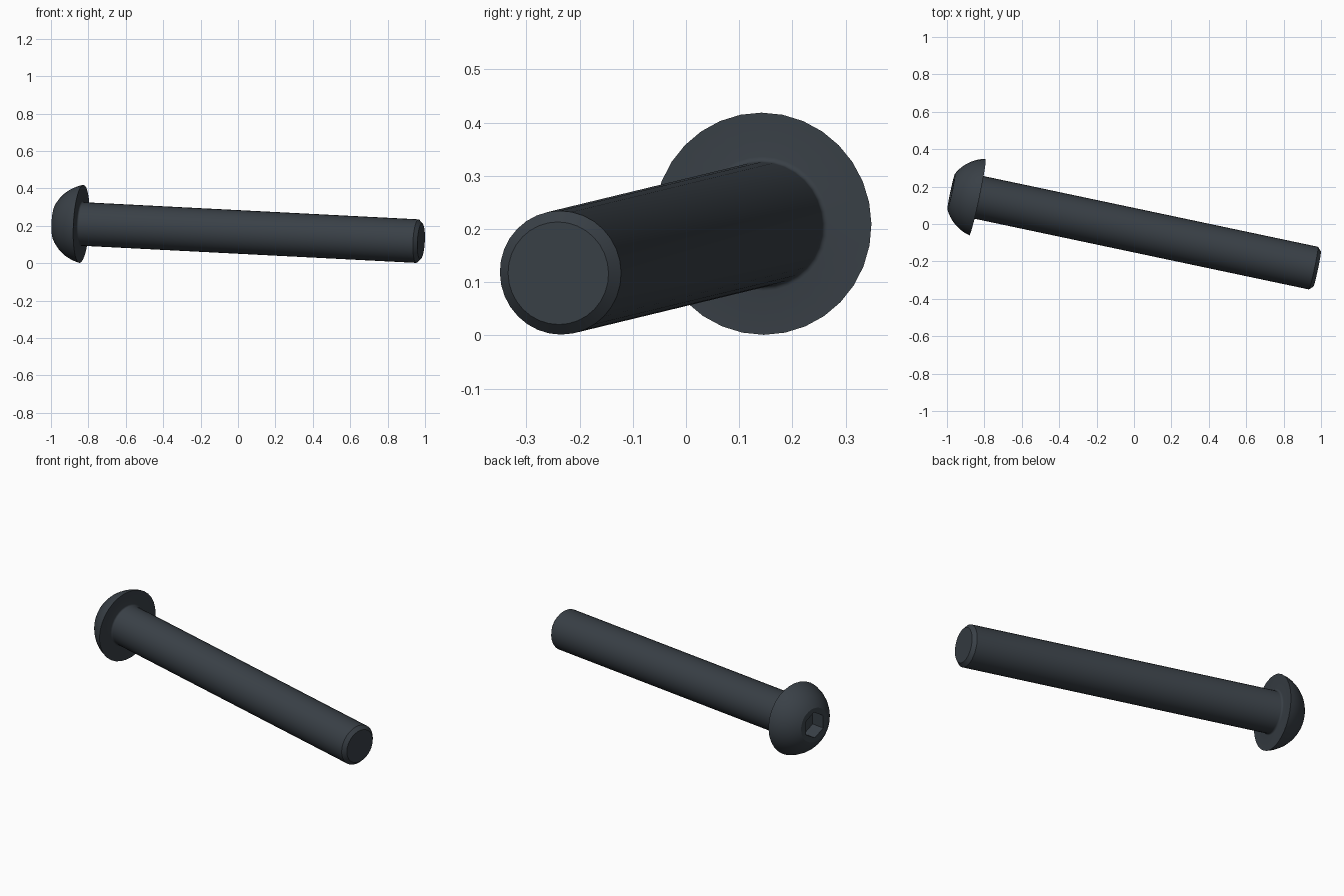
import bpy, bmesh, math
from mathutils import Vector, Matrix

cube = bpy.data.objects.get("Cube")
if cube:
    bpy.data.objects.remove(cube, do_unlink=True)

# Placement: centre of the head underside and centre of the tip face
HEAD = Vector((-0.837, 0.144, 0.21))
TIP = Vector((0.979, -0.24, 0.117))
LENGTH = (TIP - HEAD).length
HEAD_R, HEAD_H, SHAFT_R = 0.209, 0.143, 0.1165
CHAMFER, FILLET, SEGMENTS = 0.02, 0.01, 32
SOCKET_R, SOCKET_DEPTH = 0.075, 0.085

steel = bpy.data.materials.new("dark_steel")
steel.use_nodes = True
colour = (0.041, 0.051, 0.062, 1)
steel.diffuse_color = colour
bsdf = next(n for n in steel.node_tree.nodes if n.type == "BSDF_PRINCIPLED")
bsdf.inputs["Base Color"].default_value = colour

# Local +z runs from the shaft out through the head
axis = (HEAD - TIP).normalized()
frame = Matrix.Translation(HEAD) @ axis.to_track_quat("Z", "Y").to_matrix().to_4x4()


def add_object(name, bm):
    bmesh.ops.recalc_face_normals(bm, faces=bm.faces)
    mesh = bpy.data.meshes.new(name)
    bm.to_mesh(mesh)
    bm.free()
    mesh.materials.append(steel)
    obj = bpy.data.objects.new(name, mesh)
    bpy.context.collection.objects.link(obj)
    obj.matrix_world = frame
    return obj


def lathe(name, profile):
    bm = bmesh.new()
    verts = [bm.verts.new((r, 0, z)) for r, z in profile]
    edges = [bm.edges.new(pair) for pair in zip(verts, verts[1:])]
    bmesh.ops.spin(bm, geom=verts + edges, axis=(0, 0, 1), cent=(0, 0, 0),
                   angle=math.tau, steps=SEGMENTS)
    bmesh.ops.remove_doubles(bm, verts=bm.verts, dist=1e-5)
    return add_object(name, bm)


# Outline from the chamfered tip, along the shaft, to the fillet under the head
profile = [(0, -LENGTH), (SHAFT_R - CHAMFER, -LENGTH), (SHAFT_R, -LENGTH + CHAMFER)]
for i in range(5):
    a = math.pi / 2 * i / 4
    profile.append((SHAFT_R + FILLET * (1 - math.cos(a)), FILLET * (math.sin(a) - 1)))

# Domed head: spherical arc ending in a flat crown
sink = 0.047
dome_r = math.hypot(HEAD_R, sink)
start = math.asin(sink / dome_r)
end = math.asin((HEAD_H + sink) / dome_r)
for i in range(11):
    a = start + (end - start) * i / 10
    profile.append((dome_r * math.cos(a), dome_r * math.sin(a) - sink))
profile.append((0, HEAD_H))
bolt = lathe("bolt", profile)

# Hexagonal socket cut into the crown
bm = bmesh.new()
bmesh.ops.create_cone(bm, cap_ends=True, segments=6, radius1=SOCKET_R,
                      radius2=SOCKET_R, depth=2 * SOCKET_DEPTH,
                      matrix=Matrix.Translation((0, 0, HEAD_H)))
cutter = add_object("socket_cutter", bm)
cutter.hide_render = True

cut = bolt.modifiers.new("hex_socket", "BOOLEAN")
cut.operation = "DIFFERENCE"
cut.solver = "EXACT"
cut.object = cutter
bpy.context.view_layer.update()
bpy.ops.object.select_all(action="DESELECT")
bolt.select_set(True)
bpy.context.view_layer.objects.active = bolt
bpy.ops.object.modifier_apply(modifier=cut.name)
bpy.data.objects.remove(cutter, do_unlink=True)

bpy.ops.object.shade_smooth_by_angle(angle=math.radians(30))
